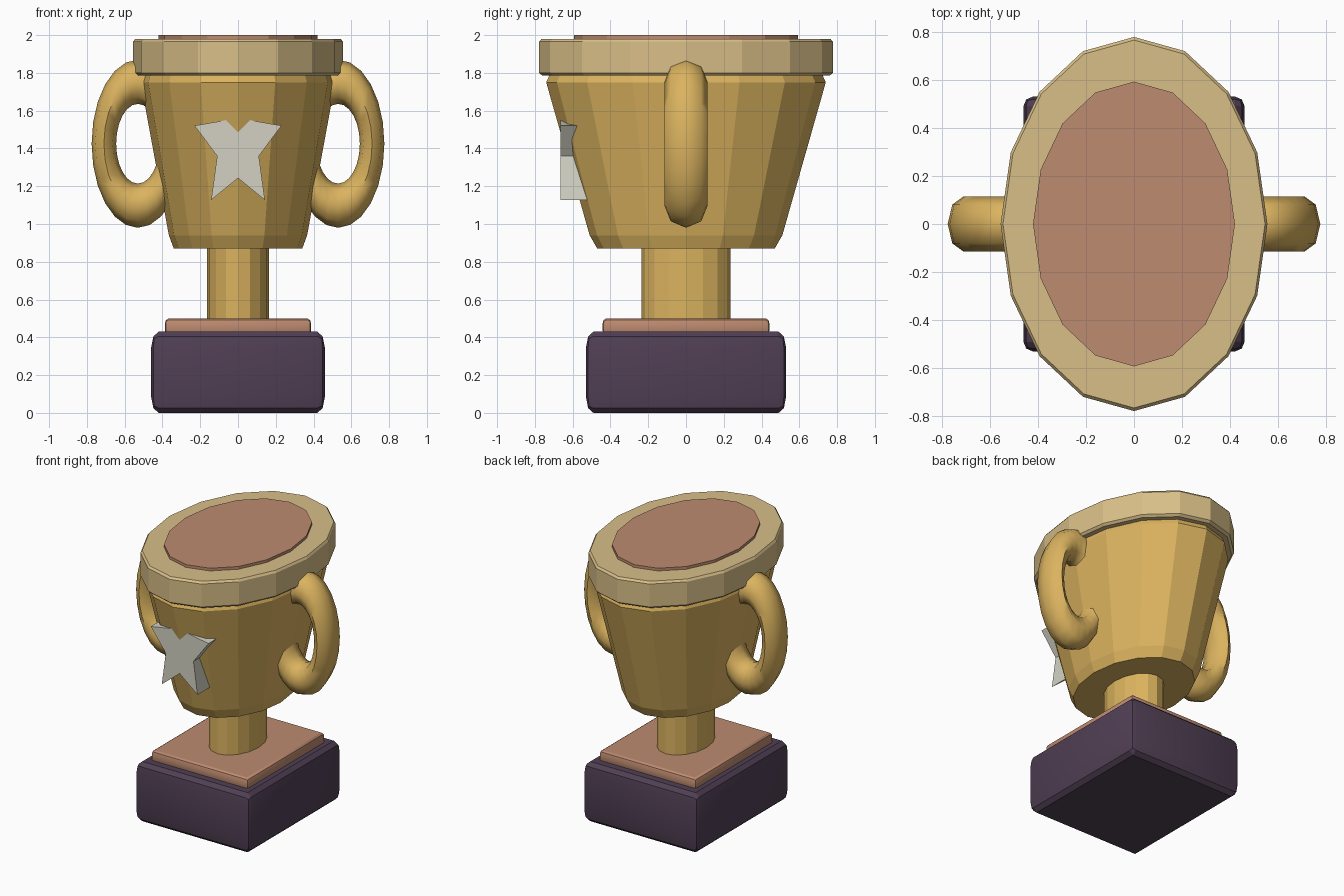
import bpy, bmesh, math
from mathutils import Matrix

if "Cube" in bpy.data.objects:
    bpy.data.objects.remove(bpy.data.objects["Cube"])


def material(name, r, g, b):
    lin = [((c / 255 + 0.055) / 1.055) ** 2.4 for c in (r, g, b)]
    m = bpy.data.materials.new(name)
    m.diffuse_color = (*lin, 1)
    m.use_nodes = True
    m.node_tree.nodes["Principled BSDF"].inputs["Base Color"].default_value = m.diffuse_color
    return m


GOLD = material("gold", 219, 179, 95)
PALE_GOLD = material("pale gold", 217, 191, 136)
COPPER = material("copper", 190, 139, 112)
SILVER = material("silver", 211, 209, 196)
PURPLE = material("dark purple", 80, 63, 84)


def finish(name, bm, mat, smooth=None):
    bmesh.ops.recalc_face_normals(bm, faces=bm.faces)
    me = bpy.data.meshes.new(name)
    bm.to_mesh(me)
    bm.free()
    me.materials.append(mat)
    ob = bpy.data.objects.new(name, me)
    bpy.context.collection.objects.link(ob)
    if smooth:
        bpy.ops.object.select_all(action='DESELECT')
        ob.select_set(True)
        bpy.context.view_layer.objects.active = ob
        bpy.ops.object.shade_smooth_by_angle(angle=math.radians(smooth))
    return ob


def bridge(bm, a, b):
    n = len(a)
    for i in range(n):
        j = (i + 1) % n
        bm.faces.new((a[i], a[j], b[j], b[i]))


def oval_loft(name, profile, mat, sides=16):
    """Capped solid through oval rings given as (x radius, y radius, height)."""
    bm = bmesh.new()
    rings = []
    for rx, ry, z in profile:
        rings.append([bm.verts.new((rx * math.cos(2 * math.pi * i / sides),
                                    ry * math.sin(2 * math.pi * i / sides), z))
                      for i in range(sides)])
    for a, b in zip(rings, rings[1:]):
        bridge(bm, a, b)
    bm.faces.new(rings[0])
    bm.faces.new(rings[-1])
    return finish(name, bm, mat)


def rounded_block(name, sx, sy, z0, z1, bevel, stretch, mat):
    """Bevelled box; stretch makes the bevel taller than it is wide."""
    bm = bmesh.new()
    bmesh.ops.create_cube(bm, size=1)
    bmesh.ops.scale(bm, vec=(sx, sy, (z1 - z0) / stretch), verts=bm.verts)
    bmesh.ops.bevel(bm, geom=bm.edges[:], offset=bevel, segments=2,
                    profile=0.5, affect='EDGES')
    bmesh.ops.scale(bm, vec=(1, 1, stretch), verts=bm.verts)
    bmesh.ops.translate(bm, vec=(0, 0, (z0 + z1) / 2), verts=bm.verts)
    return finish(name, bm, mat, 30)


# Plinth
rounded_block("base", 0.92, 1.06, 0, 0.43, 0.04, 2.15, PURPLE)
rounded_block("base_plate", 0.775, 0.885, 0.41, 0.5, 0.02, 1.5, COPPER)

# Stem, bowl, rim and filling
oval_loft("stem", [(0.165, 0.235, 0.49), (0.165, 0.235, 0.89)], GOLD)
oval_loft("bowl", [(0.34, 0.47, 0.87), (0.366, 0.51, 0.94),
                   (0.515, 0.74, 1.75), (0.5, 0.72, 1.795)], GOLD)
oval_loft("rim", [(0.54, 0.76, 1.785), (0.555, 0.778, 1.8),
                  (0.555, 0.778, 1.965), (0.545, 0.765, 1.98)], PALE_GOLD)
oval_loft("filling", [(0.42, 0.592, 1.97), (0.42, 0.592, 2.0)], COPPER)

# Handles: stretched rings sunk into the bowl sides
for side, label in ((-1, "left"), (1, "right")):
    bm = bmesh.new()
    rings = []
    for i in range(24):
        a = 2 * math.pi * i / 24
        ring = []
        for k in range(8):
            t = 2 * math.pi * k / 8
            c = math.cos(t)
            ring.append(bm.verts.new((
                side * (0.53 + (0.18 + 0.065 * c) * math.cos(a)),
                0.114 * math.sin(t),
                1.425 + (0.328 + 0.117 * c) * math.sin(a))))
        rings.append(ring)
    for i in range(24):
        bridge(bm, rings[i], rings[(i + 1) % 24])
    finish("handle_" + label, bm, GOLD, 60)

# Star emblem, with its top point running into the bowl
bm = bmesh.new()
loops = []
for y in (-0.665, -0.52):
    loop = []
    for i in range(10):
        a = math.pi * i / 5
        r = 1 if i % 2 == 0 else 0.48
        loop.append(bm.verts.new((0.242 * r * math.sin(a), y,
                                  1.412 + 0.352 * r * math.cos(a))))
    loops.append(loop)
bridge(bm, *loops)
for loop in loops:
    bm.faces.new(loop)
finish("star", bm, SILVER)
